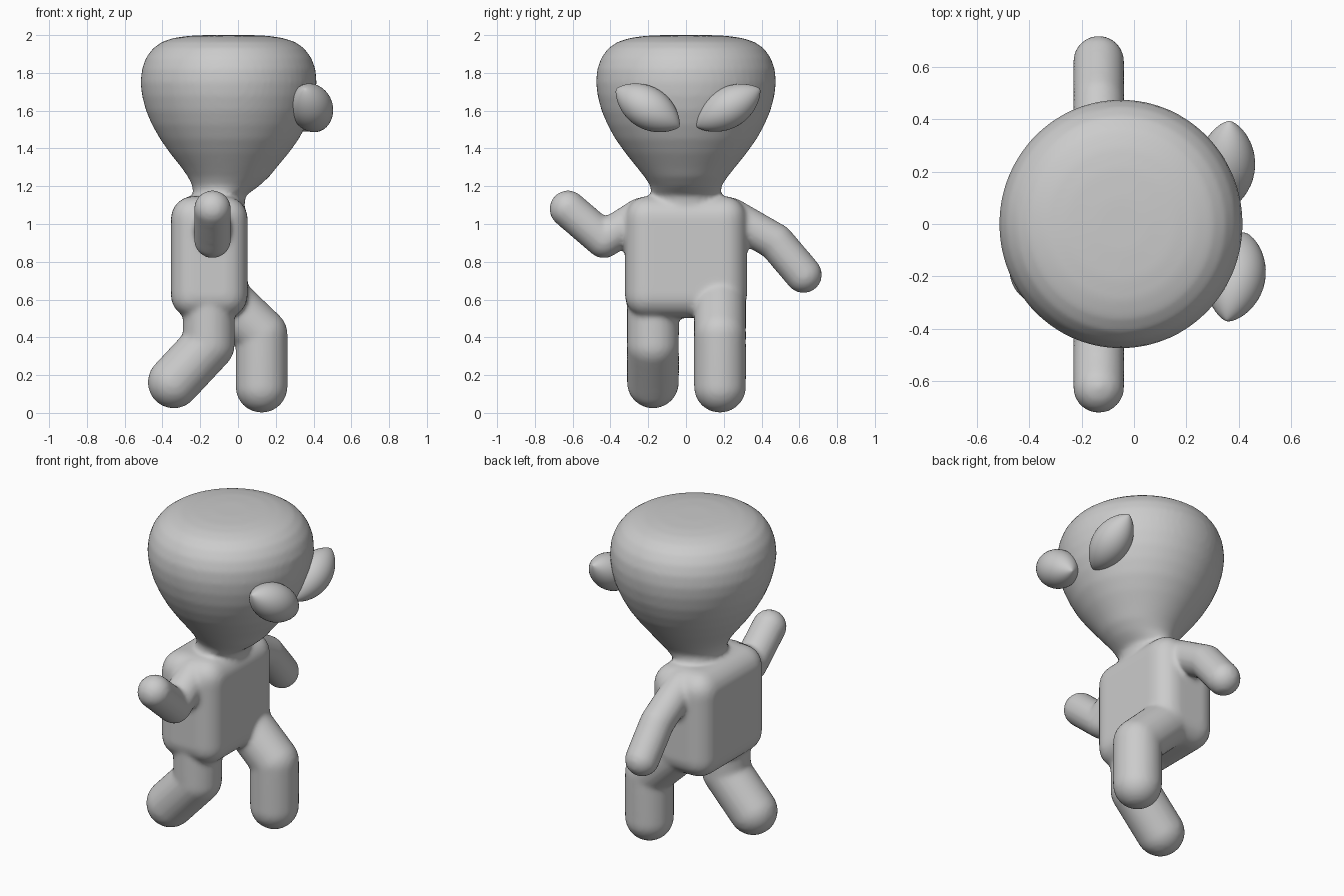
import bpy, bmesh, math
from mathutils import Vector, Matrix

if "Cube" in bpy.data.objects:
    bpy.data.objects.remove(bpy.data.objects["Cube"])


def ring_loft(bm, rings):
    """Skin a list of vertex rings and cap both ends."""
    loops = [[bm.verts.new(p) for p in r] for r in rings]
    n = len(loops[0])
    for a, b in zip(loops, loops[1:]):
        for i in range(n):
            j = (i + 1) % n
            bm.faces.new((a[i], a[j], b[j], b[i]))
    bm.faces.new(loops[0][::-1])
    bm.faces.new(loops[-1])


def limb(bm, points, r):
    """Round-ended tube through the joints."""
    for p in points:
        bmesh.ops.create_uvsphere(bm, u_segments=32, v_segments=20, radius=r,
                                  matrix=Matrix.Translation(p))
    for a, b in zip(points, points[1:]):
        a, b = Vector(a), Vector(b)
        rot = (b - a).to_track_quat('Z', 'Y').to_matrix().to_4x4()
        bmesh.ops.create_cone(bm, cap_ends=True, segments=32, radius1=r, radius2=r,
                              depth=(b - a).length,
                              matrix=Matrix.Translation((a + b) / 2) @ rot)


def make_object(name, bm):
    bmesh.ops.recalc_face_normals(bm, faces=bm.faces)
    me = bpy.data.meshes.new(name)
    bm.to_mesh(me)
    bm.free()
    me.shade_smooth()
    ob = bpy.data.objects.new(name, me)
    bpy.context.collection.objects.link(ob)
    return ob


body = bmesh.new()

# Torso: rounded block
bmesh.ops.create_cube(body, size=1, matrix=Matrix.Translation((-0.152, 0, 0.825))
                      @ Matrix.Diagonal((0.406, 0.645, 0.645, 1)))
bmesh.ops.bevel(body, geom=body.edges[:], offset=0.12, segments=6, profile=0.5,
                affect='EDGES')

# Head: skewed loft, rows are z, back x, front x, half width in y
profile = [(1.05, -.235, 0.03, .18), (1.15, -.238, 0.04, .185), (1.20, -.24, .11, .187),
           (1.25, -.265, .165, .22), (1.30, -.30, .205, .26), (1.375, -.36, .268, .32),
           (1.45, -.412, .322, .374), (1.525, -.455, .362, .415), (1.60, -.487, .392, .447),
           (1.68, -.508, .41, .468), (1.75, -.516, .416, .476), (1.82, -.508, .41, .47),
           (1.88, -.487, .388, .448), (1.93, -.45, .35, .412), (1.965, -.40, .30, .36),
           (1.985, -.34, .235, .295), (1.996, -.26, .16, .215), (2.001, -.15, .05, .10)]
N = 64
ring_loft(body, [[((x0 + x1) / 2 + (x1 - x0) / 2 * math.cos(2 * math.pi * i / N),
                   w * math.sin(2 * math.pi * i / N), z) for i in range(N)]
                 for z, x0, x1, w in profile])

# Arms: one raised, one lowered
limb(body, [(-.135, -.24, 1.04), (-.135, -.435, .917), (-.135, -.625, 1.08)], .098)
limb(body, [(-.135, .24, 1.04), (-.135, .475, .905), (-.135, .622, .732)], .098)

# Legs: back leg and stepping front leg
limb(body, [(-.155, -.175, .66), (-.155, -.175, .36), (-.34, -.175, .162)], .138)
limb(body, [(-.12, .18, .65), (.125, .18, .415), (.125, .18, .139)], .138)

ob = make_object("body", body)
rm = ob.modifiers.new("fuse", 'REMESH')
rm.mode = 'VOXEL'
rm.voxel_size = 0.014
rm.use_smooth_shade = True
sm = ob.modifiers.new("soften", 'SMOOTH')
sm.factor = 0.5
sm.iterations = 7


# Eyes: pointed spindles between an outer and an inner tip
def eye(name, outer, inner, r):
    a, b = Vector(outer), Vector(inner)
    rot = (b - a).to_track_quat('Z', 'Y')
    rings = []
    for k in range(25):
        t = -math.cos(math.pi * (0.02 + 0.96 * k / 24))
        rad = r * (1 - t * t) ** 0.75
        c = a.lerp(b, (t + 1) / 2)
        rings.append([c + rot @ Vector((rad * math.cos(math.tau * i / 40),
                                        rad * math.sin(math.tau * i / 40), 0))
                      for i in range(40)])
    bm = bmesh.new()
    ring_loft(bm, rings)
    make_object(name, bm)


eye("right_eye", (.355, -.37, 1.715), (.425, -.035, 1.515), .112)
eye("left_eye", (.365, .392, 1.715), (.345, .055, 1.515), .108)
